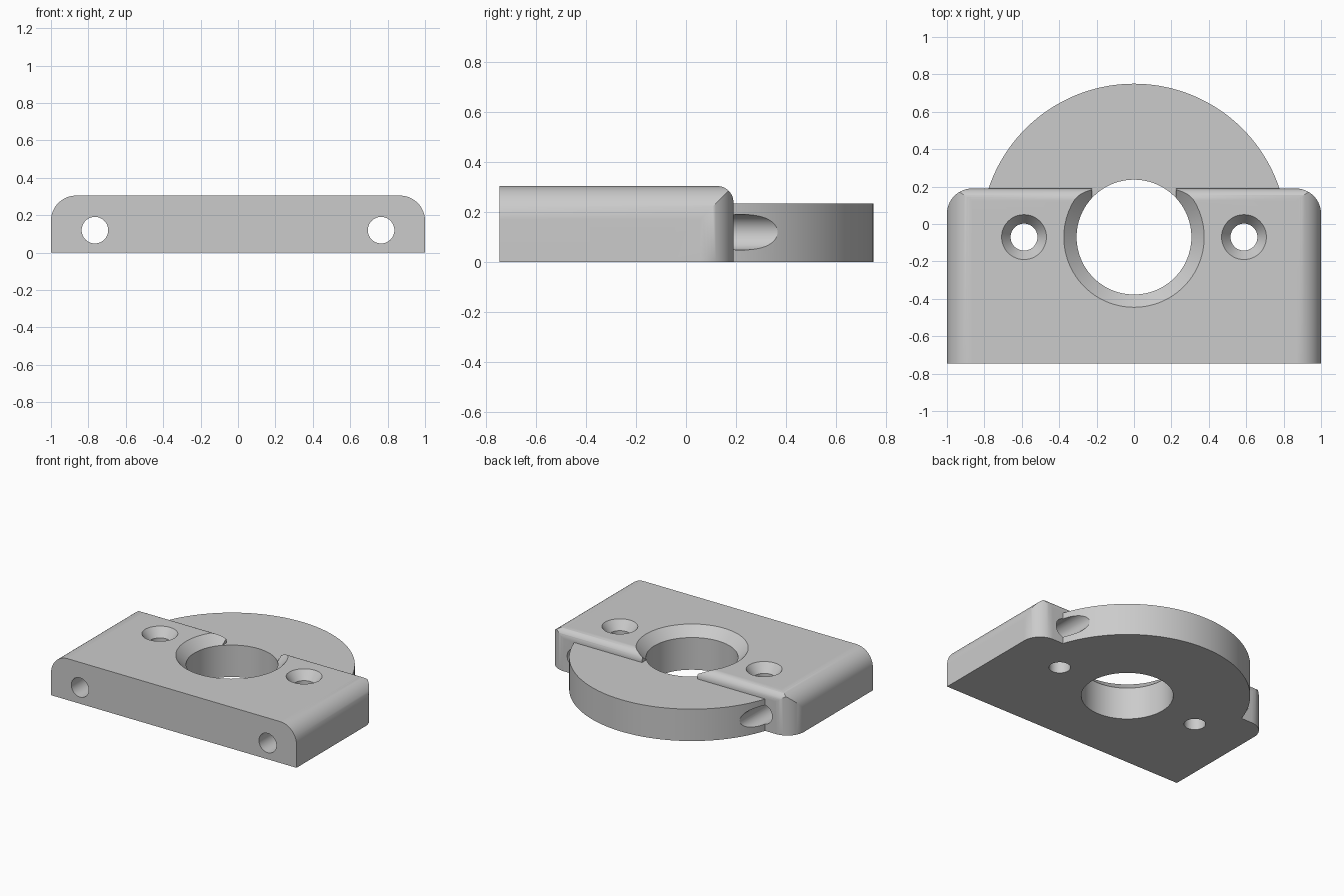
import bpy, bmesh, math
from mathutils import Vector

if "Cube" in bpy.data.objects:
    bpy.data.objects.remove(bpy.data.objects["Cube"])

metal = bpy.data.materials.new("plain_grey")
metal.diffuse_color = (0.6, 0.6, 0.6, 1)
metal.use_nodes = True
metal.node_tree.nodes["Principled BSDF"].inputs["Base Color"].default_value = metal.diffuse_color


def finish(name, bm):
    bmesh.ops.recalc_face_normals(bm, faces=bm.faces)
    me = bpy.data.meshes.new(name)
    bm.to_mesh(me)
    bm.free()
    me.materials.append(metal)
    ob = bpy.data.objects.new(name, me)
    bpy.context.collection.objects.link(ob)
    return ob


def extrude(name, points, depth):
    """Close a planar loop of 3D points and sweep it along depth."""
    bm = bmesh.new()
    face = bm.faces.new([bm.verts.new(p) for p in points])
    new = bmesh.ops.extrude_face_region(bm, geom=[face])["geom"]
    bmesh.ops.translate(bm, vec=depth,
                        verts=[v for v in new if isinstance(v, bmesh.types.BMVert)])
    return finish(name, bm)


def lathe(name, profile, place, sides):
    """Revolve (radius, z) points into a closed solid around z."""
    bm = bmesh.new()
    rings = [[bm.verts.new((place[0] + r * math.cos(math.tau * i / sides),
                            place[1] + r * math.sin(math.tau * i / sides), z))
              for i in range(sides)] for r, z in profile]
    for a, b in zip(rings, rings[1:]):
        for i in range(sides):
            j = (i + 1) % sides
            bm.faces.new((a[i], a[j], b[j], b[i]))
    bm.faces.new(rings[0])
    bm.faces.new(rings[-1])
    return finish(name, bm)


def arc(cx, cy, r, a0, a1, n=16):
    return [(cx + r * math.cos(math.radians(a0 + (a1 - a0) * i / n)),
             cy + r * math.sin(math.radians(a0 + (a1 - a0) * i / n)))
            for i in range(n + 1)]


def boolean(ob, other, operation):
    mod = ob.modifiers.new(operation, "BOOLEAN")
    mod.object, mod.operation, mod.solver = other, operation, "EXACT"
    bpy.context.view_layer.objects.active = ob
    bpy.ops.object.modifier_apply(modifier=mod.name)
    bpy.data.objects.remove(other)


FRONT, BACK, TOP, CY, R = -0.747, 0.19, 0.305, -0.07, 0.135

# Mounting block: front outline with rounded shoulders
outline = ([(-1, 0), (1, 0)] + arc(1 - R, TOP - R, R, 0, 90)
           + arc(R - 1, TOP - R, R, 90, 180))
block = extrude("mounting_bracket", [(x, FRONT, z) for x, z in outline],
                Vector((0, BACK - FRONT + 0.1, 0)))

# Rounded back corners
plan = ([(-1.2, -1), (1.2, -1), (1.2, BACK - R - 0.1), (1, BACK - R - 0.1)]
        + arc(1 - R, BACK - R, R, 0, 90) + arc(R - 1, BACK - R, R, 90, 180)
        + [(-1, BACK - R - 0.1), (-1.2, BACK - R - 0.1)])
boolean(block, extrude("plan", [(x, y, -0.2) for x, y in plan],
                       Vector((0, 0, 0.8))), "INTERSECT")

# Rounded top back edge
r = 0.065
side = ([(-1, -0.2), (BACK + 0.1, -0.2), (BACK + 0.1, 0.15), (BACK, 0.15)]
        + arc(BACK - r, TOP - r, r, 0, 90)
        + [(BACK - r - 0.05, TOP), (BACK - r - 0.05, 0.5), (-1, 0.5)])
boolean(block, extrude("side", [(-1.3, y, z) for y, z in side],
                       Vector((2.6, 0, 0))), "INTERSECT")

# Gap in the back lip beside the bore
gap = [(-0.225, 0.05, 0.2), (0.225, 0.05, 0.2), (0.225, 0.4, 0.2), (-0.225, 0.4, 0.2)]
boolean(block, extrude("gap", gap, Vector((0, 0, 0.3))), "DIFFERENCE")

# Round flange at the back
a = math.degrees(math.asin(-CY / 0.82))
flange = arc(0, CY, 0.82, a, 180 - a, 96)
boolean(block, extrude("flange", [(x, y, 0) for x, y in flange],
                       Vector((0, 0, 0.235))), "UNION")

# Chamfered centre bore
boolean(block, lathe("bore", [(0.307, -0.1), (0.307, 0.237), (0.476, 0.405)],
                     (0, CY), 96), "DIFFERENCE")

for s in (-1, 1):
    # Countersunk screw hole
    boolean(block, lathe("screw_hole", [(0.072, -0.1), (0.072, 0.24), (0.12, TOP),
                                        (0.12, 0.4)],
                         (s * 0.588, CY), 48), "DIFFERENCE")
    # Long hole from front to back
    circle = arc(s * 0.765, 0.12, 0.071, 0, 360, 48)[:-1]
    boolean(block, extrude("long_hole", [(x, -1, z) for x, z in circle],
                           Vector((0, 2, 0))), "DIFFERENCE")

# Smooth the curves, keep edges sharp and flats flat
for p in block.data.polygons:
    p.material_index = 0
bpy.ops.object.select_all(action="DESELECT")
block.select_set(True)
bpy.context.view_layer.objects.active = block
bpy.ops.object.shade_smooth_by_angle(angle=math.radians(30))
mod = block.modifiers.new("flat_faces", "WEIGHTED_NORMAL")
mod.keep_sharp = True
